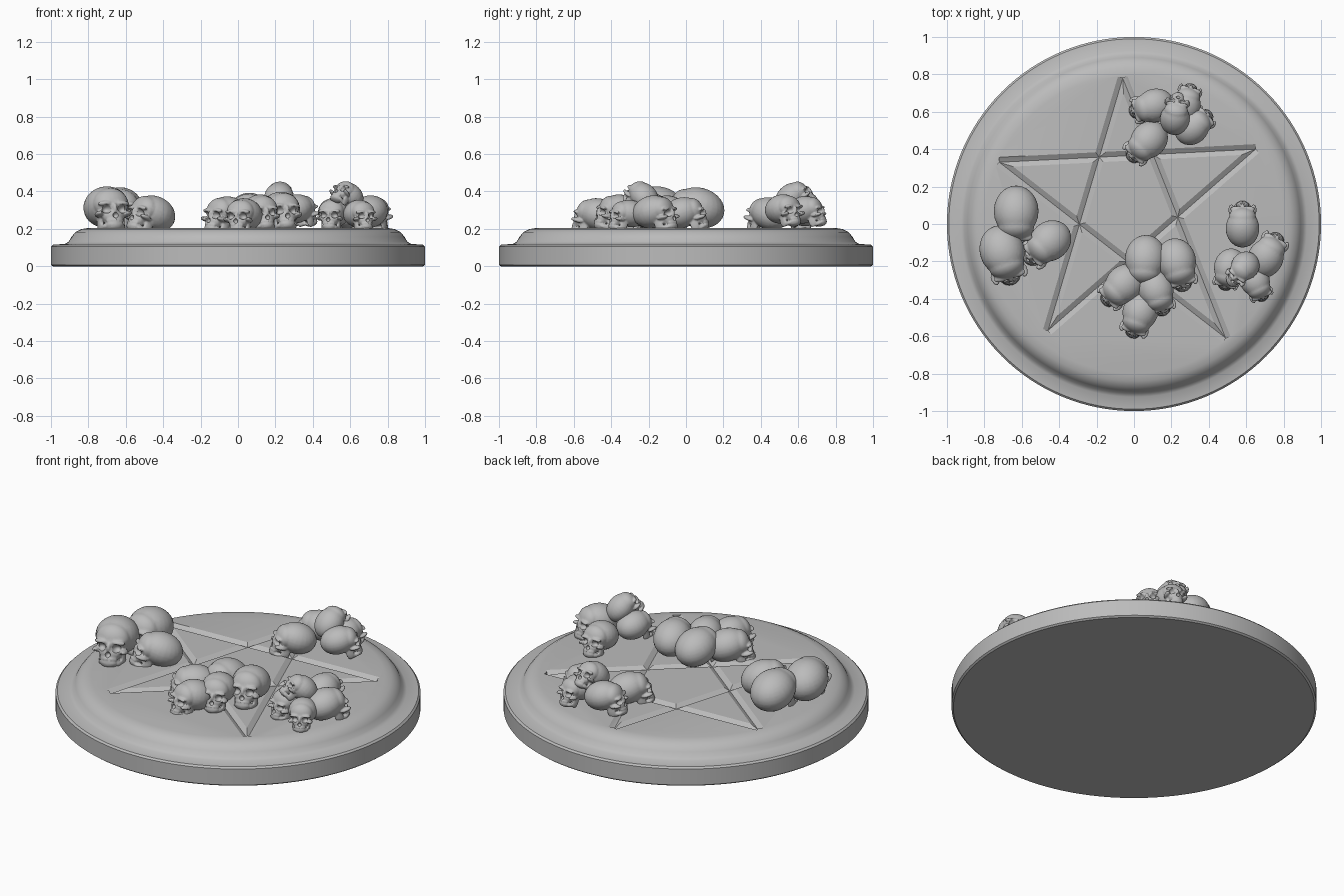
import bpy
import bmesh
import math
from mathutils import Matrix, Vector, Euler

cube = bpy.data.objects.get("Cube")
if cube:
    bpy.data.objects.remove(cube, do_unlink=True)

# One stone colour for everything
stone = bpy.data.materials.new("grey stone")
stone.use_nodes = True
stone.diffuse_color = (0.5, 0.5, 0.5, 1)
stone.node_tree.nodes["Principled BSDF"].inputs["Base Color"].default_value = (0.5, 0.5, 0.5, 1)


def add_object(name, mesh):
    obj = bpy.data.objects.new(name, mesh)
    bpy.context.scene.collection.objects.link(obj)
    return obj


def finish(bm, name):
    bmesh.ops.recalc_face_normals(bm, faces=bm.faces)
    mesh = bpy.data.meshes.new(name)
    bm.to_mesh(mesh)
    bm.free()
    return add_object(name, mesh)


def bake(obj, angle):
    """Apply the modifiers, then smooth-shade while keeping sharp edges."""
    bpy.context.view_layer.update()
    graph = bpy.context.evaluated_depsgraph_get()
    mesh = bpy.data.meshes.new_from_object(obj.evaluated_get(graph))
    mesh.name = obj.name
    obj.modifiers.clear()
    obj.data = mesh
    mesh.materials.clear()
    mesh.materials.append(stone)
    mesh.shade_smooth()
    mesh.set_sharp_from_angle(angle=math.radians(angle))
    return mesh


def cut(obj, cutter):
    cutter.hide_render = True
    mod = obj.modifiers.new("cut", 'BOOLEAN')
    mod.operation = 'DIFFERENCE'
    mod.solver = 'EXACT'
    mod.object = cutter


def ball(bm, centre, radii, mirror=False):
    """Ellipsoid, optionally repeated on the other side."""
    for side in ((1, -1) if mirror else (1,)):
        x, y, z = centre
        place = Matrix.Translation((x * side, y, z)) @ Matrix.Diagonal((*radii, 1))
        bmesh.ops.create_uvsphere(bm, u_segments=24, v_segments=16, radius=1, matrix=place)


# Round base: turned profile with a stepped, rounded rim
profile = [(0.99, 0), (1, 0.008), (1, 0.105), (0.99, 0.115), (0.925, 0.12), (0.905, 0.132),
           (0.89, 0.158), (0.87, 0.182), (0.84, 0.198), (0.80, 0.205)]
bm = bmesh.new()
verts = [bm.verts.new((r, 0, z)) for r, z in profile]
edges = [bm.edges.new(pair) for pair in zip(verts, verts[1:])]
bmesh.ops.spin(bm, geom=verts + edges, cent=(0, 0, 0), axis=(0, 0, 1),
               angle=math.tau, steps=128, use_duplicate=False)
bmesh.ops.remove_doubles(bm, verts=bm.verts, dist=0.0001)
bmesh.ops.holes_fill(bm, edges=[e for e in bm.edges if e.is_boundary], sides=0)
base = finish(bm, "round_base")

# Carved five-pointed star: V-shaped grooves joining every second point
tips = [Vector((x, y, 0.205)) for x, y in
        [(-0.06, 0.78), (0.65, 0.40), (0.49, -0.61), (-0.46, -0.57), (-0.72, 0.33)]]
cutters = []
for i, start in enumerate(tips):
    end = tips[(i + 2) % 5]
    line = end - start
    bm = bmesh.new()
    place = (Matrix.Translation((start + end) / 2)
             @ Matrix.Rotation(math.atan2(line.y, line.x), 4, 'Z')
             @ Matrix.Diagonal((line.length, 0.027, 0.017, 1)))
    place = place @ Matrix.Rotation(math.radians(90), 4, 'Y')
    bmesh.ops.create_cone(bm, cap_ends=True, segments=4, radius1=1, radius2=1, depth=1, matrix=place)
    groove = finish(bm, "groove_cutter")
    cut(base, groove)
    cutters.append(groove)
bake(base, 30)

# Skull, one unit wide and facing -y: overlapping bone masses fused together
bm = bmesh.new()
ball(bm, (0, 0.08, 0), (0.5, 0.58, 0.45))                    # cranium
ball(bm, (0, -0.28, -0.02), (0.40, 0.28, 0.35))              # forehead
ball(bm, (0.18, -0.50, -0.08), (0.19, 0.09, 0.06), True)     # brows
ball(bm, (0.33, -0.40, -0.29), (0.09, 0.18, 0.06), True)     # cheekbones
ball(bm, (0, -0.38, -0.34), (0.26, 0.21, 0.2))               # upper jaw
ball(bm, (0, -0.54, -0.19), (0.055, 0.09, 0.12))             # nose bridge
ball(bm, (0, -0.40, -0.61), (0.2, 0.18, 0.08))               # chin
ball(bm, (0.26, -0.18, -0.46), (0.05, 0.13, 0.2), True)      # jaw hinges
ball(bm, (0.22, -0.28, -0.58), (0.05, 0.18, 0.07), True)     # jaw sides
for i in range(-3, 4):                                       # teeth
    a = i * 0.32
    for z in (-0.47, -0.555):
        ball(bm, (0.2 * math.sin(a), -0.38 - 0.18 * math.cos(a), z), (0.035, 0.05, 0.05))
skull = finish(bm, "skull")
remesh = skull.modifiers.new("fuse", 'REMESH')
remesh.mode = 'VOXEL'
remesh.voxel_size = 0.032

# Eye sockets, nose hole and hollow temples
bm = bmesh.new()
ball(bm, (0.19, -0.60, -0.21), (0.12, 0.2, 0.105), True)
ball(bm, (0, -0.64, -0.365), (0.07, 0.14, 0.075))
ball(bm, (0.53, -0.36, -0.14), (0.12, 0.15, 0.13), True)
sockets = finish(bm, "socket_cutter")
cut(skull, sockets)
cutters.append(sockets)
thin = skull.modifiers.new("thin", 'DECIMATE')
thin.ratio = 0.4
skull_mesh = bake(skull, 45)
bpy.data.objects.remove(skull)
for cutter in cutters:
    bpy.data.objects.remove(cutter)

# Skull piles: x, y, top height, width, facing direction in degrees (0 = front, 90 = +x), tilt back
piles = {
    "left": [(-0.63, 0.05, 0.43, 0.24, 0, 15), (-0.70, -0.16, 0.435, 0.24, 17, 15),
             (-0.46, -0.10, 0.385, 0.21, -50, 22)],
    "front": [(0.06, -0.20, 0.40, 0.22, -5, 18), (0.23, -0.21, 0.405, 0.21, 15, 18),
              (-0.06, -0.33, 0.38, 0.20, -48, 15), (0.12, -0.36, 0.39, 0.19, 18, 15),
              (0.03, -0.48, 0.37, 0.19, -20, 15)],
    "right": [(0.58, -0.01, 0.375, 0.18, 180, 18), (0.71, -0.17, 0.385, 0.19, 150, 15),
              (0.51, -0.24, 0.37, 0.17, -15, 12), (0.65, -0.31, 0.36, 0.16, 25, 12),
              (0.59, -0.23, 0.45, 0.15, -40, 45)],
    "back": [(0.07, 0.44, 0.375, 0.19, -45, 18), (0.10, 0.63, 0.385, 0.18, -75, 15),
             (0.32, 0.52, 0.39, 0.17, 130, 15), (0.28, 0.64, 0.38, 0.16, 165, 15),
             (0.22, 0.57, 0.45, 0.16, 172, 40)],
}
for pile, skulls in piles.items():
    for n, (x, y, top, width, facing, tilt) in enumerate(skulls, 1):
        obj = add_object(f"{pile}_pile_skull_{n}", skull_mesh)
        obj.scale = (width,) * 3
        obj.rotation_euler = Euler((math.radians(-tilt), 0, math.radians(facing)))
        obj.location = (x, y, top - 0.47 * width)
